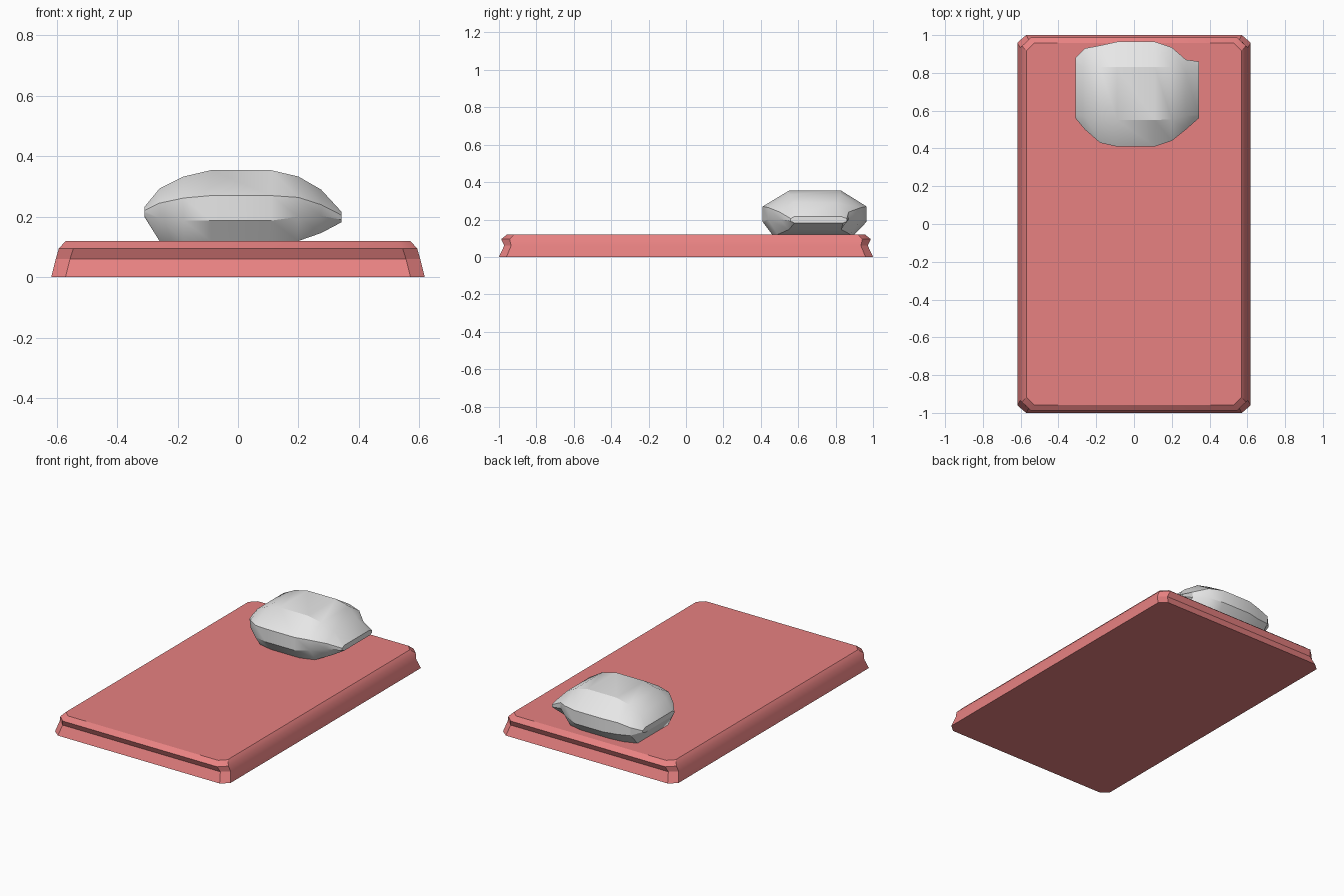
import bpy
import bmesh
import math

cube = bpy.data.objects.get("Cube")
if cube:
    bpy.data.objects.remove(cube, do_unlink=True)


def material(name, rgb):
    m = bpy.data.materials.new(name)
    m.use_nodes = True
    m.diffuse_color = (*rgb, 1)
    bsdf = next(n for n in m.node_tree.nodes if n.type == 'BSDF_PRINCIPLED')
    bsdf.inputs["Base Color"].default_value = (*rgb, 1)
    return m


def loft(name, rings, mat, angle):
    """Skin a list of equal-length point rings and cap both ends."""
    bm = bmesh.new()
    loops = [[bm.verts.new(p) for p in ring] for ring in rings]
    n = len(loops[0])
    for a, b in zip(loops, loops[1:]):
        for i in range(n):
            j = (i + 1) % n
            bm.faces.new((a[i], a[j], b[j], b[i]))
    bm.faces.new(loops[0][::-1])
    bm.faces.new(loops[-1])
    bmesh.ops.recalc_face_normals(bm, faces=bm.faces)
    mesh = bpy.data.meshes.new(name)
    bm.to_mesh(mesh)
    bm.free()
    mesh.materials.append(mat)
    obj = bpy.data.objects.new(name, mesh)
    bpy.context.collection.objects.link(obj)
    bpy.ops.object.select_all(action='DESELECT')
    obj.select_set(True)
    bpy.context.view_layer.objects.active = obj
    bpy.ops.object.shade_smooth_by_angle(angle=math.radians(angle))
    return obj


red = material("soft red", (0.8, 0.22, 0.22))
grey = material("light grey", (0.8, 0.8, 0.8))


# Mat: chamfered rectangles stacked in z, with a groove along the short ends
def chamfered(hx, hy, cx, cy, z):
    quarter = [(hx, hy - cy), (hx - cx, hy)]
    half = quarter + [(-x, y) for x, y in reversed(quarter)]
    return [(x, y, z) for x, y in half + [(-x, -y) for x, y in half]]


mat_levels = [  # half width, half length, corner cut in x, in y, height
    (0.618, 1.000, 0.047, 0.040, 0.000),
    (0.603, 0.972, 0.047, 0.037, 0.060),
    (0.593, 0.988, 0.048, 0.045, 0.095),
    (0.570, 0.957, 0.040, 0.040, 0.120),
]
loft("mat", [chamfered(*level) for level in mat_levels], red, 30)


# Pillow: eight-sided cross-sections running along x, pinched at both ends
def section(x, seam, base, crown, z_base, z_low, z_high, z_crown):
    (s0, s1), (b0, b1), (c0, c1) = seam, base, crown
    return [(x, b0, z_base), (x, b1, z_base), (x, s1, z_low), (x, s1, z_high),
            (x, c1, z_crown), (x, c0, z_crown), (x, s0, z_high), (x, s0, z_low)]


pillow_sections = [  # x, seam y, base y, crown y, then four heights
    (-0.31, (0.56, 0.88), (0.58, 0.86), (0.58, 0.85), 0.200, 0.212, 0.220, 0.232),
    (-0.26, (0.50, 0.93), (0.55, 0.86), (0.57, 0.83), 0.120, 0.195, 0.245, 0.293),
    (-0.18, (0.43, 0.945), (0.48, 0.89), (0.555, 0.83), 0.120, 0.187, 0.262, 0.333),
    (-0.09, (0.41, 0.965), (0.46, 0.90), (0.55, 0.83), 0.120, 0.187, 0.270, 0.354),
    (0.11, (0.41, 0.965), (0.46, 0.90), (0.55, 0.83), 0.120, 0.187, 0.270, 0.354),
    (0.20, (0.44, 0.935), (0.49, 0.88), (0.555, 0.83), 0.120, 0.200, 0.264, 0.333),
    (0.275, (0.50, 0.87), (0.55, 0.83), (0.575, 0.80), 0.146, 0.203, 0.240, 0.290),
    (0.343, (0.56, 0.86), (0.58, 0.84), (0.58, 0.83), 0.182, 0.190, 0.205, 0.216),
]
loft("pillow", [section(*s) for s in pillow_sections], grey, 30)
